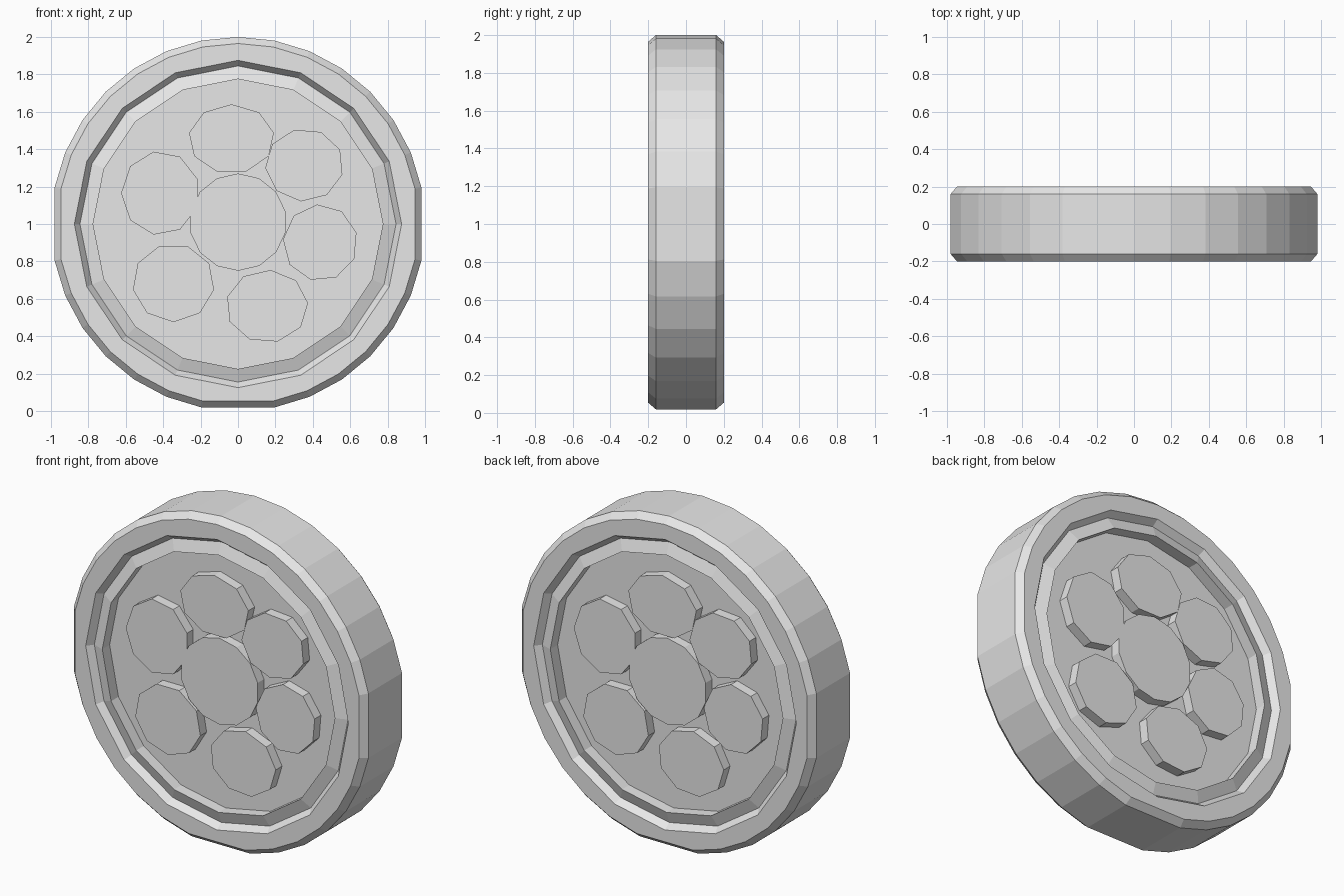
import bpy, bmesh, math

if "Cube" in bpy.data.objects:
    bpy.data.objects.remove(bpy.data.objects["Cube"])

grey = bpy.data.materials.new("light_grey")
grey.diffuse_color = (0.8, 0.8, 0.8, 1)
grey.use_nodes = True
grey.node_tree.nodes["Principled BSDF"].inputs["Base Color"].default_value = grey.diffuse_color

# Ring angles: fine outer edge (a few corners merged), coarse inner steps
STEP = math.radians(11.25)
OUTER = [i * STEP for i in range(32) if i not in (0, 16, 24)]
INNER = [i * STEP * 2 for i in range(16)]


def finish(bm, name):
    bmesh.ops.recalc_face_normals(bm, faces=bm.faces)
    mesh = bpy.data.meshes.new(name)
    bm.to_mesh(mesh)
    bm.free()
    mesh.materials.append(grey)
    obj = bpy.data.objects.new(name, mesh)
    bpy.context.collection.objects.link(obj)
    return obj


def ring(bm, angles, r, y):
    vs = [bm.verts.new((r * math.cos(a), y, 1 + r * math.sin(a))) for a in angles]
    es = [bm.edges.new((vs[i], vs[(i + 1) % len(vs)])) for i in range(len(vs))]
    return vs, es


# Disc body: stepped profile from front panel out to the rim and round to the back
half = [(INNER, 0.775, -0.115), (INNER, 0.775, -0.185), (INNER, 0.845, -0.16),
        (INNER, 0.875, -0.20), (OUTER, 0.965, -0.20), (OUTER, 1.0, -0.16)]
profile = half + [(a, r, -y) for a, r, y in reversed(half)]
bm = bmesh.new()
rings = [ring(bm, *p) for p in profile]
for (v0, e0), (v1, e1) in zip(rings, rings[1:]):
    if len(v0) == len(v1):
        n = len(v0)
        for i in range(n):
            j = (i + 1) % n
            bm.faces.new((v0[i], v0[j], v1[j], v1[i]))
    else:
        bmesh.ops.bridge_loops(bm, edges=e0 + e1)
bm.faces.new(rings[0][0])
bm.faces.new(rings[-1][0])
finish(bm, "disc_body")

# Raised buttons: x, z, half width, half height, sides, start angle
buttons = [(0.0, 1.01, 0.26, 0.26, 14, 13), (-0.035, 1.455, 0.23, 0.185, 9, 10),
           (0.355, 1.315, 0.21, 0.195, 9, 25), (0.44, 0.90, 0.20, 0.205, 9, 15),
           (0.155, 0.56, 0.22, 0.195, 9, 5), (-0.345, 0.685, 0.22, 0.21, 9, 30),
           (-0.415, 1.165, 0.21, 0.225, 9, 20)]


def button_set(name, s):
    # s = 1 front, s = -1 the same layout turned half round for the back
    bm = bmesh.new()
    for x, z, rx, rz, n, start in buttons:
        loops = []
        for y in (-0.10, -0.175):
            loops.append([bm.verts.new((
                s * (x + rx * math.cos(math.radians(start) + math.tau * i / n)), s * y,
                z + rz * math.sin(math.radians(start) + math.tau * i / n)))
                for i in range(n)])
        a, b = loops
        for i in range(n):
            j = (i + 1) % n
            bm.faces.new((a[i], a[j], b[j], b[i]))
        bm.faces.new(a)
        bm.faces.new(b)
    finish(bm, name)


button_set("front_buttons", 1)
button_set("back_buttons", -1)
